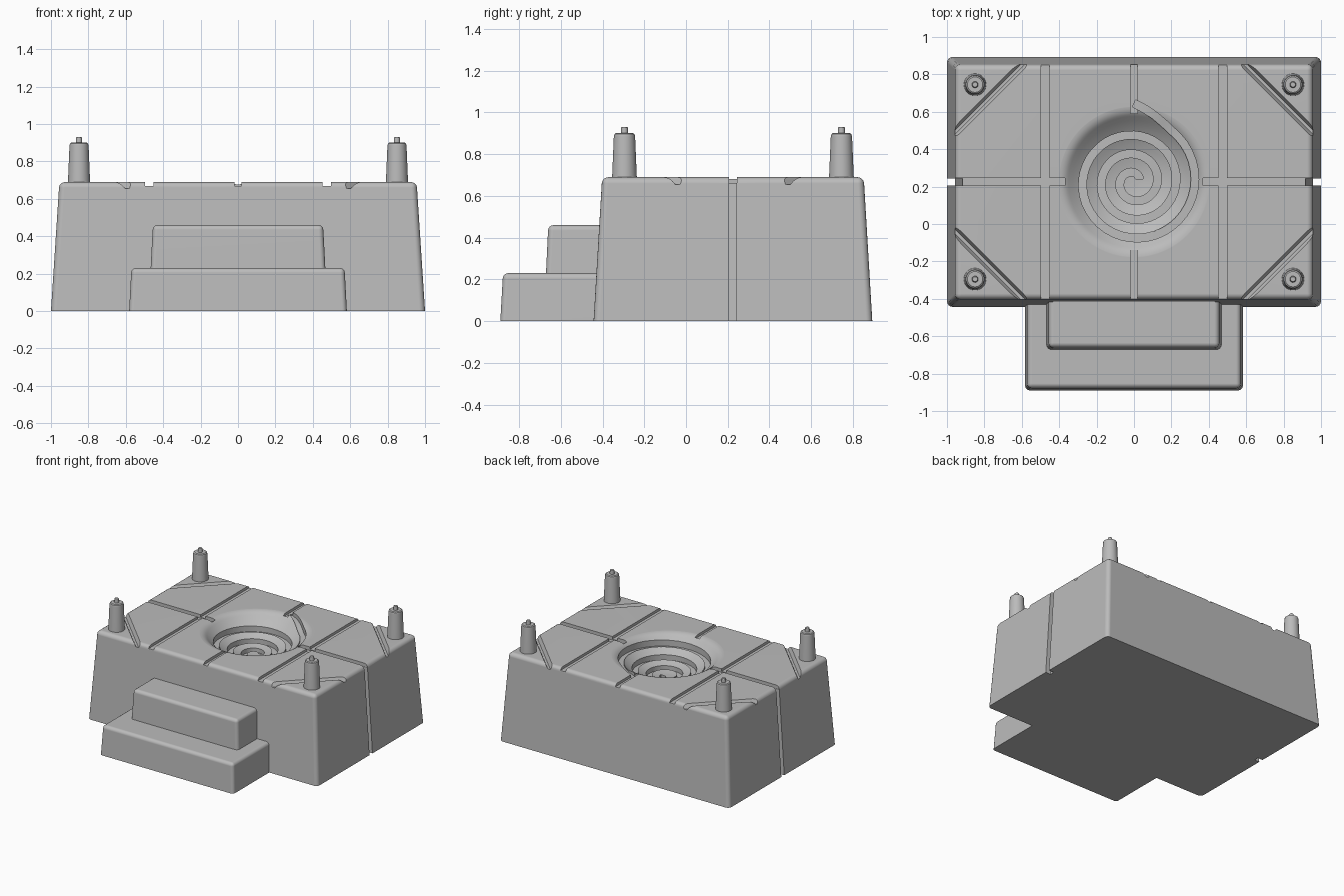
import bpy, bmesh, math
from mathutils import Vector

if "Cube" in bpy.data.objects:
    bpy.data.objects.remove(bpy.data.objects["Cube"])

TOP = 0.69        # height of the block
MID = 0.225       # y of the block centre
RIM, LIP = 0.407, 0.08      # bowl rim radius and rounding of its lip
JOIN, SPHERE = 0.35, 0.495  # where the lip meets the spherical bowl

grey = bpy.data.materials.new("plain_grey")
grey.use_nodes = True
grey.diffuse_color = (0.5, 0.5, 0.5, 1)
bsdf = next(n for n in grey.node_tree.nodes if n.type == 'BSDF_PRINCIPLED')
bsdf.inputs["Base Color"].default_value = grey.diffuse_color


def make(name, bm):
    bmesh.ops.recalc_face_normals(bm, faces=bm.faces[:])
    mesh = bpy.data.meshes.new(name)
    bm.to_mesh(mesh)
    bm.free()
    mesh.materials.append(grey)
    obj = bpy.data.objects.new(name, mesh)
    bpy.context.collection.objects.link(obj)
    return obj


def loft(name, rings):
    """Skin a list of equal point rings and cap both ends."""
    bm = bmesh.new()
    rows = [[bm.verts.new(p) for p in ring] for ring in rings]
    n = len(rows[0])
    for a, b in zip(rows, rows[1:]):
        for i in range(n):
            j = (i + 1) % n
            bm.faces.new((a[i], a[j], b[j], b[i]))
    bm.faces.new(rows[0])
    bm.faces.new(rows[-1])
    return make(name, bm)


def rectangle(x0, x1, y0, y1, z):
    return [(x0, y0, z), (x1, y0, z), (x1, y1, z), (x0, y1, z)]


def lathe(name, profile, x, y, sides):
    turn = [2 * math.pi * i / sides for i in range(sides)]
    return loft(name, [[(x + r * math.cos(a), y + r * math.sin(a), z) for a in turn]
                       for r, z in profile])


def round_edges(obj, size, skip_back):
    """Round all edges but the bottom ones (and the hidden back ones)."""
    bm = bmesh.new()
    bm.from_mesh(obj.data)
    low = min(v.co.z for v in bm.verts)
    back = min(v.co.y for v in bm.verts if v.co.y > MID - 0.65)
    edges = []
    for e in bm.edges:
        on_floor = all(v.co.z < low + 1e-4 for v in e.verts)
        at_back = skip_back and all(v.co.y > back - 1e-4 for v in e.verts)
        if not on_floor and not at_back:
            edges.append(e)
    bmesh.ops.bevel(bm, geom=edges, offset=size, segments=4, profile=0.5,
                    affect='EDGES', clamp_overlap=True)
    bm.to_mesh(obj.data)
    bm.free()


def activate(obj):
    bpy.ops.object.select_all(action='DESELECT')
    obj.select_set(True)
    bpy.context.view_layer.objects.active = obj


def carve(obj, cutter):
    cutter.hide_render = True
    mod = obj.modifiers.new("carve", 'BOOLEAN')
    mod.operation, mod.solver, mod.object = 'DIFFERENCE', 'EXACT', cutter
    activate(obj)
    bpy.ops.object.modifier_apply(modifier=mod.name)
    bpy.data.objects.remove(cutter)


def smooth(obj):
    activate(obj)
    bpy.ops.object.shade_smooth_by_angle(angle=math.radians(30))
    mod = obj.modifiers.new("flat_face_normals", 'WEIGHTED_NORMAL')
    mod.keep_sharp = True


def channel(p, q, half_top, half_floor, depth):
    """Cutter for a straight channel in the top face from p to q."""
    p, q = Vector((*p, 0)), Vector((*q, 0))
    side = (q - p).normalized().cross(Vector((0, 0, 1)))
    rise = 0.06
    wide = half_floor + (half_top - half_floor) * (depth + rise) / depth
    floor, roof = Vector((0, 0, TOP - depth)), Vector((0, 0, TOP + rise))
    return loft("channel_cutter", [
        [c - side * half_floor + floor, c + side * half_floor + floor,
         c + side * wide + roof, c - side * wide + roof] for c in (p, q)])


def bowl_height(r):
    if r <= JOIN:
        return TOP - 0.168 + SPHERE - math.sqrt(SPHERE ** 2 - r * r)
    if r < RIM:
        return TOP - LIP + math.sqrt(LIP ** 2 - (RIM - r) ** 2)
    return TOP


# Main block with drafted sides
block = loft("block", [rectangle(-1, 1, MID - 0.668, MID + 0.668, 0),
                       rectangle(-0.955, 0.955, MID - 0.627, MID + 0.627, TOP)])
round_edges(block, 0.03, False)

# Round bowl with a soft lip
radii = [0.02 + 0.33 * i / 15 for i in range(16)] + [0.36, 0.37, 0.38, 0.39, 0.4]
profile = [(r, bowl_height(r)) for r in radii] + [(RIM + 0.002, TOP + 0.0005),
                                                  (RIM + 0.002, TOP + 0.1)]
carve(block, lathe("bowl_cutter", profile, 0, MID, 96))


# Spiral groove running down the bowl
def spiral_point(t):
    r = 0.325 - 0.1 * t
    if t < -0.15:
        r += 0.07 * ((-0.15 - t) / 0.1) ** 1.5
    a = -2 * math.pi * t
    return Vector((r * math.cos(a), r * math.sin(a), 0))


rings = []
steps = 130
for i in range(steps + 1):
    t = -0.25 + 3.17 * i / steps
    c = spiral_point(t)
    side = (spiral_point(t + 0.005) - spiral_point(t - 0.005)).normalized()
    side = side.cross(Vector((0, 0, 1))) * 0.021
    z = bowl_height(c.length)
    low, high = Vector((0, MID, z - 0.03)), Vector((0, MID, z + 0.06))
    rings.append([c - side + low, c + side + low, c + side + high, c - side + high])
carve(block, loft("spiral_cutter", rings))

# Channels across the top, down the sides and over the corners
for s in (-1, 1):
    carve(block, channel((s * 0.475, MID - 0.8), (s * 0.475, MID + 0.8), 0.022, 0.022, 0.02))
    carve(block, channel((0, MID + s * 0.365), (0, MID + s * 0.8), 0.019, 0.019, 0.021))
    carve(block, channel((s * 0.37, MID), (s * 1.1, MID), 0.02, 0.02, 0.028))
    lo, hi = sorted((s * 0.963, s * 1.2)), sorted((s * 0.908, s * 1.2))
    carve(block, loft("side_slot_cutter", [
        rectangle(*lo, MID - 0.018, MID + 0.018, -0.1),
        rectangle(*hi, MID - 0.018, MID + 0.018, TOP + 0.11)]))
    for f in (-1, 1):
        carve(block, channel((s * 0.495, MID + f * 0.727), (s * 1.055, MID + f * 0.167),
                             0.023, 0.008, 0.035))
smooth(block)

# Two steps at the front
lower = loft("lower_step", [rectangle(-0.582, 0.582, -0.89, -0.4, 0),
                            rectangle(-0.57, 0.57, -0.877, -0.4, 0.23)])
upper = loft("upper_step", [rectangle(-0.468, 0.468, -0.672, -0.39, 0.21),
                            rectangle(-0.455, 0.455, -0.66, -0.39, 0.46)])
for step in (lower, upper):
    round_edges(step, 0.025, True)
    smooth(step)

# Tapered corner pins with a small nub
pin = [(0.06, TOP - 0.02), (0.051, 0.885), (0.048, 0.896), (0.041, 0.901),
       (0.017, 0.901), (0.016, 0.927), (0.013, 0.931)]
for x, side in ((-0.85, "right"), (0.85, "left")):
    for y, end in ((MID - 0.52, "front"), (MID + 0.52, "back")):
        smooth(lathe(f"{end}_{side}_pin", pin, x, y, 32))
